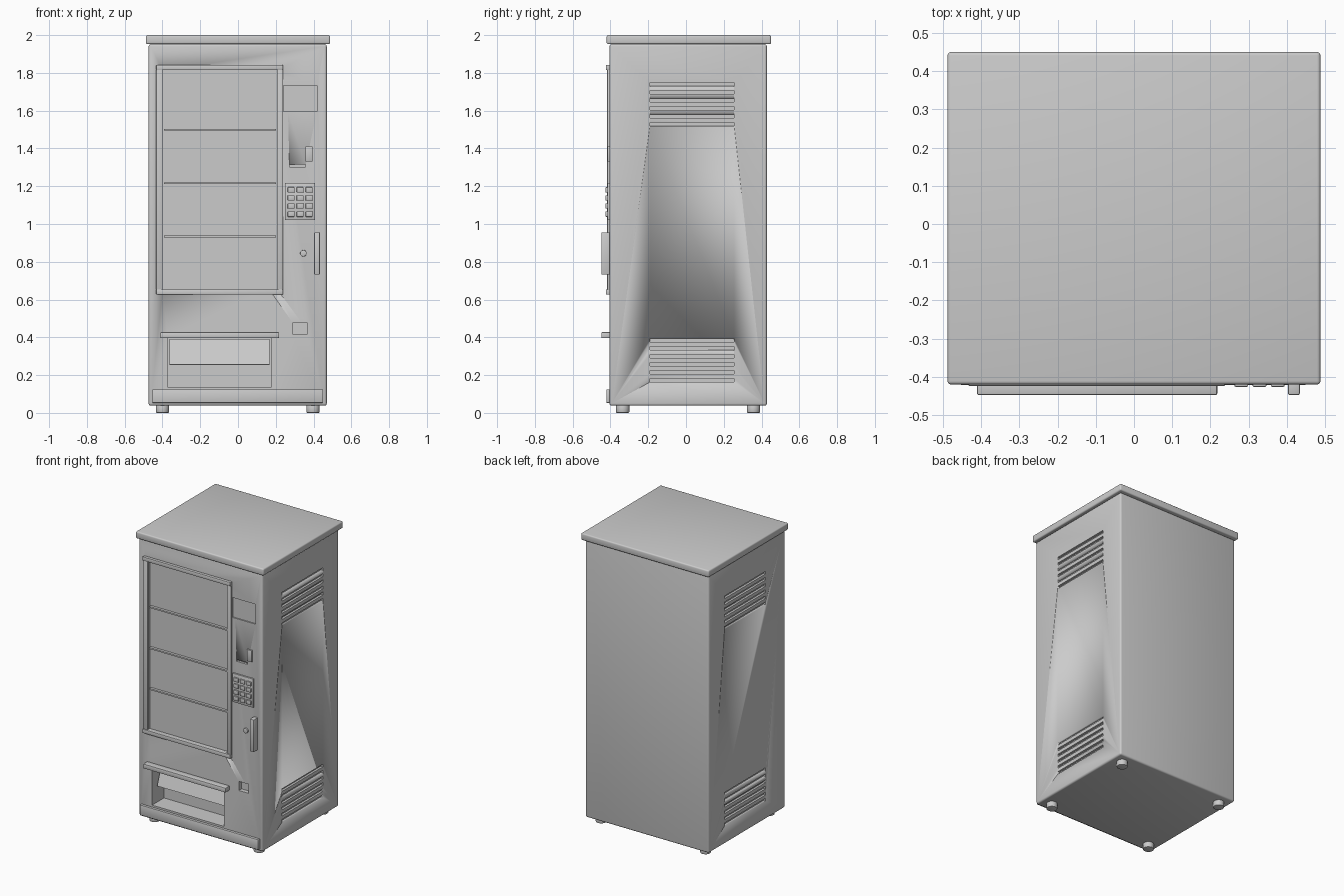
import bpy, bmesh, math
from mathutils import Matrix, Vector

if "Cube" in bpy.data.objects:
    bpy.data.objects.remove(bpy.data.objects["Cube"])

grey = bpy.data.materials.new("cabinet grey")
grey.diffuse_color = (0.6, 0.6, 0.6, 1)
grey.use_nodes = True
grey.node_tree.nodes["Principled BSDF"].inputs["Base Color"].default_value = grey.diffuse_color
FRONT = -0.405          # front face of the cabinet


def finish(name, bm):
    me = bpy.data.meshes.new(name)
    bm.to_mesh(me)
    bm.free()
    me.materials.append(grey)
    ob = bpy.data.objects.new(name, me)
    bpy.context.collection.objects.link(ob)
    bpy.ops.object.select_all(action='DESELECT')
    ob.select_set(True)
    bpy.context.view_layer.objects.active = ob
    bpy.ops.object.shade_smooth_by_angle(angle=math.radians(35))
    return ob


def add_box(bm, x, y, z):
    size = Matrix.Diagonal((x[1] - x[0], y[1] - y[0], z[1] - z[0], 1))
    mid = Vector((sum(x) / 2, sum(y) / 2, sum(z) / 2))
    bmesh.ops.create_cube(bm, size=1, matrix=Matrix.Translation(mid) @ size)


def box(name, x, y, z, bevel=0.0, segments=2):
    bm = bmesh.new()
    add_box(bm, x, y, z)
    if bevel:
        bmesh.ops.bevel(bm, geom=bm.edges[:], offset=bevel, segments=segments,
                        profile=0.5, affect='EDGES')
    return finish(name, bm)


def cylinder(name, loc, r1, r2, depth, axis='Z', bevel=0.0):
    bm = bmesh.new()
    rot = Matrix.Rotation(math.radians(90), 4, 'X') if axis == 'Y' else Matrix()
    bmesh.ops.create_cone(bm, cap_ends=True, segments=24, radius1=r1, radius2=r2,
                          depth=depth, matrix=Matrix.Translation(loc) @ rot)
    if bevel:
        rims = [e for e in bm.edges if any(len(f.verts) > 4 for f in e.link_faces)]
        bmesh.ops.bevel(bm, geom=rims, offset=bevel, segments=2, profile=0.5, affect='EDGES')
    return finish(name, bm)


# Cabinet and lid
cabinet = box("cabinet", (-0.473, 0.47), (FRONT, 0.428), (0.038, 1.952), 0.012, 3)
box("lid", (-0.488, 0.488), (-0.42, 0.45), (1.952, 2.0), 0.009, 3)

# Recesses cut into the cabinet
bm = bmesh.new()
for x, depth, z in [
    ((-0.40, 0.208), 0.015, (0.653, 1.815)),     # window
    ((0.240, 0.418), 0.008, (1.596, 1.733)),     # display
    ((0.272, 0.357), 0.015, (1.302, 1.314)),     # bill slot
    ((0.290, 0.365), 0.030, (0.415, 0.478)),     # coin return
    ((-0.372, 0.177), 0.130, (0.137, 0.396)),    # pickup bay
]:
    add_box(bm, x, (FRONT - 0.05, FRONT + depth), z)
for side in ((-0.52, -0.458), (0.455, 0.52)):    # side vents
    for top in (1.739, 0.384):
        for i in range(6):
            z = top - i * 0.0423
            add_box(bm, side, (-0.19, 0.254), (z - 0.009, z + 0.009))
cutter = finish("recess_cutter", bm)
cutter.hide_render = True
cutter.hide_set(True)
cut = cabinet.modifiers.new("recesses", 'BOOLEAN')
cut.operation, cut.solver, cut.object = 'DIFFERENCE', 'EXACT', cutter

# Window frame and shelves
for name, z in (("frame_top", (1.815, 1.842)), ("frame_bottom", (0.626, 0.653))):
    box(name, (-0.433, 0.238), (-0.424, FRONT + 0.005), z, 0.003)
for name, x in (("frame_left", (-0.433, -0.40)), ("frame_right", (0.208, 0.238))):
    box(name, x, (-0.417, FRONT + 0.005), (0.65, 1.818), 0.003)
for z in (1.499, 1.216, 0.934):
    box("shelf", (-0.392, 0.2), (-0.408, -0.388), (z - 0.005, z + 0.005))

# Coin slot, keypad, lock and handle
box("coin_slot", (0.357, 0.394), (-0.415, FRONT + 0.005), (1.33, 1.41), 0.002)
box("keypad_plate", (0.248, 0.407), (-0.416, FRONT + 0.005), (1.02, 1.218), 0.002)
for col in range(3):
    for row in range(4):
        x, z = 0.281 + col * 0.0475, 1.181 - row * 0.043
        box("key", (x - 0.018, x + 0.018), (-0.426, -0.412), (z - 0.014, z + 0.014), 0.003)
cylinder("lock", (0.346, FRONT - 0.003, 0.845), 0.017, 0.017, 0.016, 'Y', 0.002)
box("handle", (0.403, 0.434), (-0.448, FRONT + 0.005), (0.732, 0.956), 0.005)

# Pickup bay hood and tilted flap
box("pickup_hood", (-0.411, 0.218), (-0.448, FRONT + 0.005), (0.396, 0.428), 0.005)
flap = box("pickup_flap", (-0.362, 0.167), (-0.005, 0.005), (-0.072, 0.072))
flap.location = (0, -0.335, 0.322)
flap.rotation_euler.x = math.radians(-20)

# Kick plate and feet
box("kick_plate", (-0.453, 0.45), (-0.422, FRONT + 0.005), (0.053, 0.124), 0.003)
for x in (-0.40, 0.397):
    for y in (-0.335, 0.357):
        cylinder("foot", (x, y, 0.021), 0.035, 0.035, 0.042, 'Z', 0.005)
